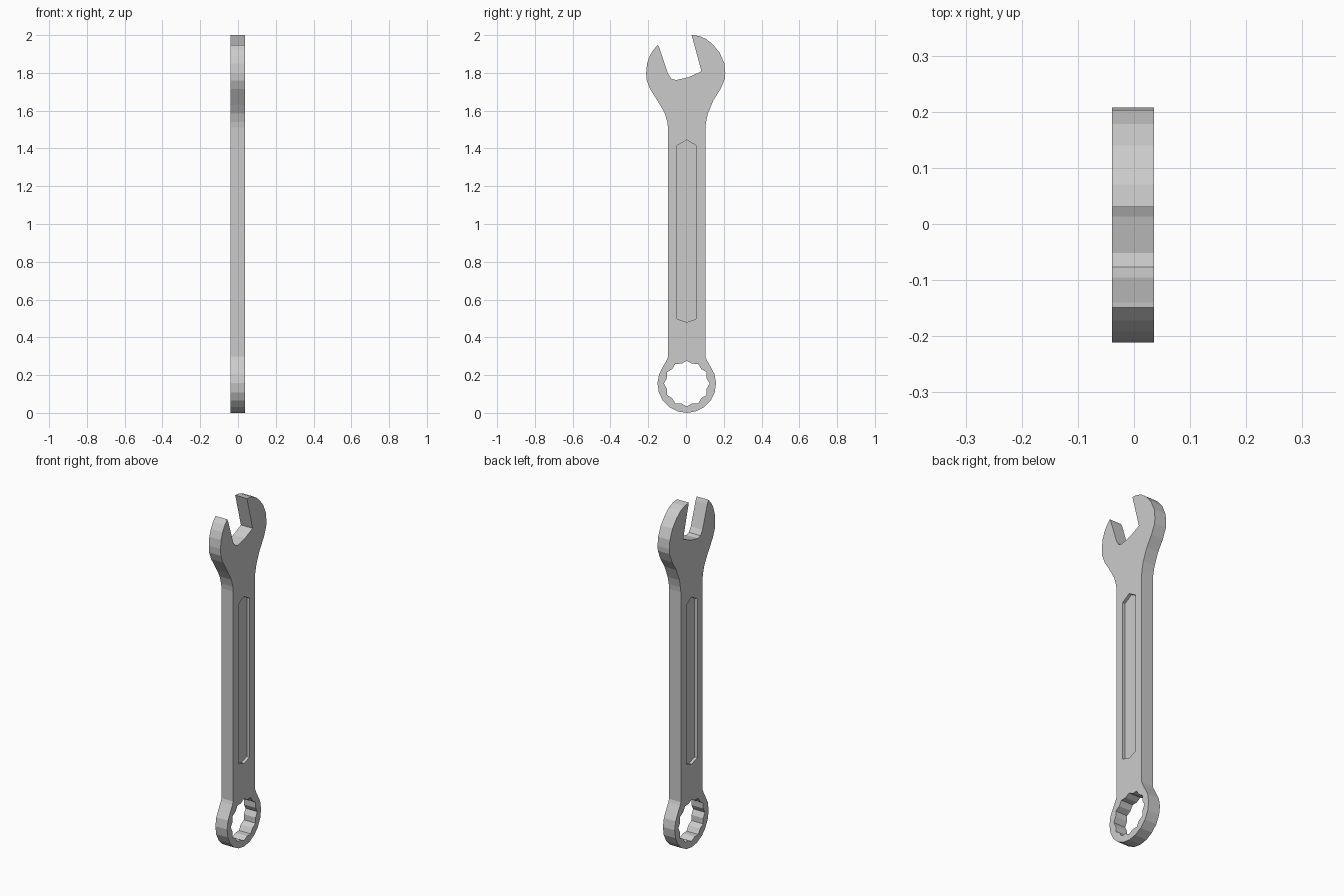
import bpy, bmesh
from math import sin, cos, radians, pi

if "Cube" in bpy.data.objects:
    bpy.data.objects.remove(bpy.data.objects["Cube"])

X0, X1 = -0.039, 0.036      # thickness limits
CY, CZ = 0.004, 0.155       # ring centre
DEPTH = 0.017               # handle recess depth


def prism(name, profile, x0, x1):
    """Extrude a (y, z) outline along x."""
    bm = bmesh.new()
    face = bm.faces.new([bm.verts.new((x0, y, z)) for y, z in profile])
    ext = bmesh.ops.extrude_face_region(bm, geom=[face], use_keep_orig=True)
    verts = [v for v in ext["geom"] if isinstance(v, bmesh.types.BMVert)]
    bmesh.ops.translate(bm, verts=verts, vec=(x1 - x0, 0, 0))
    bmesh.ops.recalc_face_normals(bm, faces=bm.faces)
    mesh = bpy.data.meshes.new(name)
    bm.to_mesh(mesh)
    bm.free()
    obj = bpy.data.objects.new(name, mesh)
    bpy.context.collection.objects.link(obj)
    return obj


def cut(target, cutter):
    """Subtract the cutter and delete it."""
    cutter.hide_render = True
    mod = target.modifiers.new("cut", 'BOOLEAN')
    mod.operation, mod.solver, mod.object = 'DIFFERENCE', 'EXACT', cutter
    bpy.context.view_layer.objects.active = target
    bpy.ops.object.modifier_apply(modifier=mod.name)
    bpy.data.objects.remove(cutter)


# Open jaw: right horn, down to the handle
right_side = [(0.03, 2.0), (0.07, 1.995), (0.105, 1.98), (0.14, 1.953),
              (0.178, 1.907), (0.203, 1.85), (0.208, 1.80), (0.206, 1.77),
              (0.183, 1.715), (0.145, 1.655), (0.116, 1.585), (0.106, 1.54),
              (0.103, 1.51), (0.103, 0.298), (0.11, 0.28)]
# Ring end outline
ring = []
for i in range(15):
    a = radians(37 - 254 * i / 14)
    ring.append((CY + 0.155 * cos(a), CZ + 0.155 * sin(a)))
# Left of the handle, up to the left horn, then the jaw opening
left_side = [(-0.102, 0.28), (-0.095, 0.298), (-0.095, 1.51), (-0.099, 1.54),
             (-0.112, 1.585), (-0.137, 1.63), (-0.19, 1.715), (-0.208, 1.76),
             (-0.211, 1.80), (-0.206, 1.85), (-0.192, 1.89), (-0.172, 1.923),
             (-0.149, 1.948), (-0.14, 1.93), (-0.095, 1.795),
             (-0.077, 1.768), (-0.052, 1.762), (0.013, 1.777), (0.082, 1.808)]
wrench = prism("wrench_body", right_side + ring + left_side, X0, X1)

# Twelve-point ring hole
star = []
for i in range(24):
    a, r = i * pi / 12, (0.109 if i % 2 else 0.121)
    star.append((CY + r * cos(a), CZ + r * sin(a)))
cut(wrench, prism("ring_hole_cutter", star, -0.1, 0.1))

# Pointed recess on both handle faces
slot = [(CY, 1.445), (0.053, 1.415), (0.053, 0.497),
        (CY, 0.48), (-0.047, 0.497), (-0.047, 1.415)]
for a, b in ((X1 - DEPTH, 0.1), (-0.1, X0 + DEPTH)):
    cut(wrench, prism("recess_cutter", slot, a, b))
